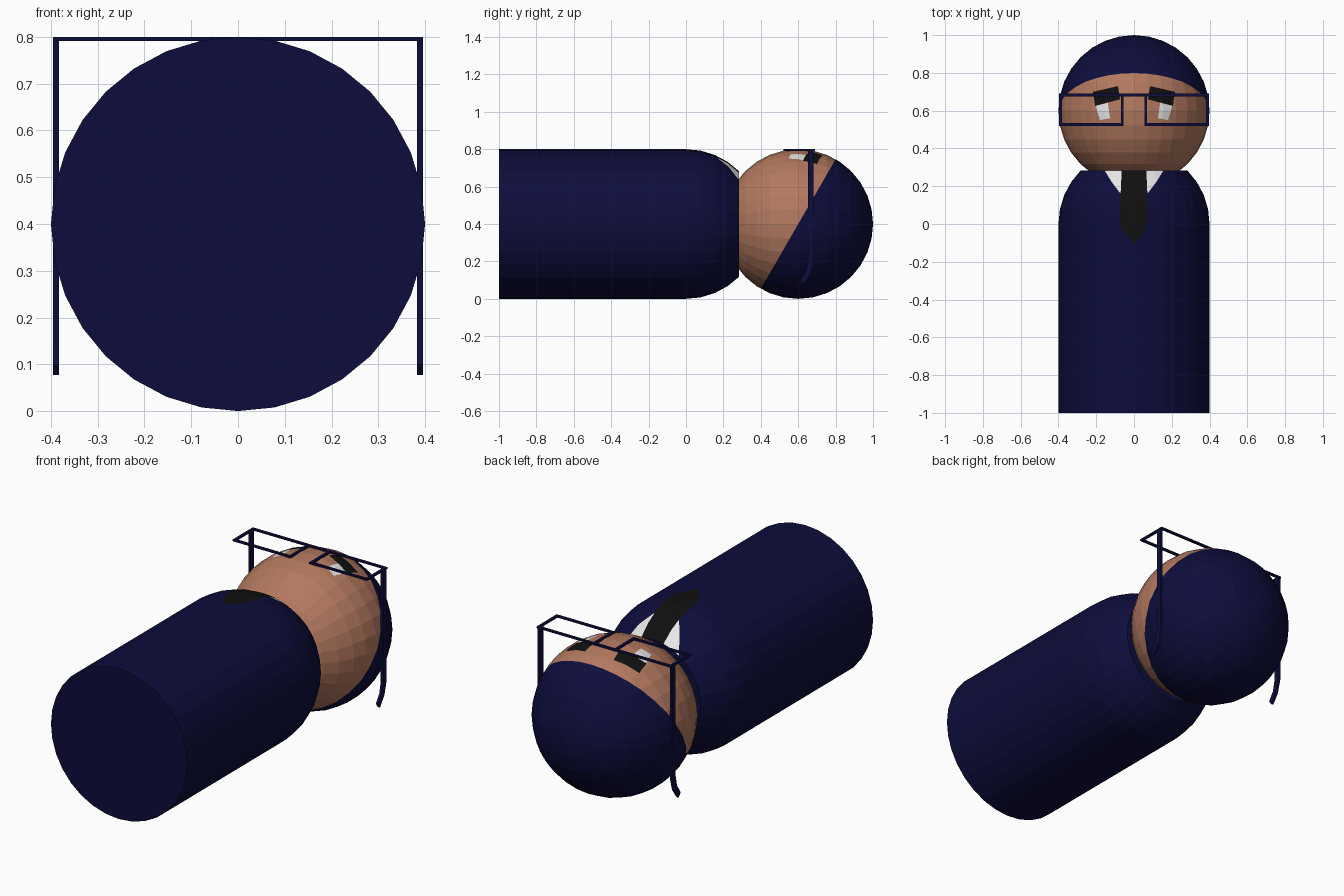
import bpy, bmesh, math
from mathutils import Vector

cube = bpy.data.objects.get("Cube")
if cube:
    bpy.data.objects.remove(cube, do_unlink=True)


def material(name, rgb):
    m = bpy.data.materials.new(name)
    m.use_nodes = True
    colour = (*rgb, 1)
    m.diffuse_color = colour
    bsdf = m.node_tree.nodes["Principled BSDF"]
    bsdf.inputs["Base Color"].default_value = colour
    bsdf.inputs["Roughness"].default_value = 0.8
    return m


NAVY = material("navy", (0.004, 0.004, 0.045))
SKIN = material("skin", (0.45, 0.19, 0.115))
WHITE = material("white", (0.8, 0.8, 0.8))
BLACK = material("black", (0.005, 0.005, 0.005))

R = 0.4
SIDES = 32
STEP = 2 * math.pi / SIDES


def finish(bm, name, mats):
    bmesh.ops.recalc_face_normals(bm, faces=bm.faces)
    mesh = bpy.data.meshes.new(name)
    bm.to_mesh(mesh)
    bm.free()
    for m in mats:
        mesh.materials.append(m)
    obj = bpy.data.objects.new(name, mesh)
    bpy.context.collection.objects.link(obj)
    return obj


def lathe(profile):
    """Turn (radius, y) points around the lengthwise axis at z = R."""
    bm = bmesh.new()
    rings = [[bm.verts.new((r * math.sin(i * STEP), y, R + r * math.cos(i * STEP)))
              for i in range(SIDES)] for r, y in profile]
    for a, b in zip(rings, rings[1:]):
        for i in range(SIDES):
            j = (i + 1) % SIDES
            bm.faces.new((a[i], a[j], b[j], b[i]))
    for ring, (r, y) in ((rings[0], profile[0]), (rings[-1], profile[-1])):
        if r > 0.01:
            bm.faces.new(ring)
    bmesh.ops.remove_doubles(bm, verts=bm.verts, dist=0.0001)
    bmesh.ops.recalc_face_normals(bm, faces=bm.faces)
    return bm


def cut(bm, faces, point, normal):
    geom = set(faces)
    for f in faces:
        geom.update(f.edges)
        geom.update(f.verts)
    bmesh.ops.bisect_plane(bm, geom=list(geom), dist=0.00001,
                           plane_co=point, plane_no=normal)


def paint(bm, outline, index):
    """Cut a convex outline, seen from above, into the surface and colour it."""
    pts = [Vector((x, y, 0)) for x, y in outline]
    mid = sum(pts, Vector()) / len(pts)
    sides = []
    for a, b in zip(pts, pts[1:] + pts[:1]):
        d = b - a
        n = Vector((-d.y, d.x, 0)).normalized()
        if n.dot(mid - a) < 0:
            n = -n
        sides.append((a, n))
    for a, n in sides:
        bm.normal_update()
        cut(bm, [f for f in bm.faces if f.normal.z > 0.3], a, n)
    bm.normal_update()
    for f in bm.faces:
        c = f.calc_center_median()
        if f.normal.z > 0.3 and all(n.dot(c - a) > 0 for a, n in sides):
            f.material_index = index


def flip(outline, s):
    return [(s * x, y) for x, y in outline]


# Body: round peg with rounded shoulders, collar and tie
body = lathe([(R, -1)] + [(R * math.cos(k * STEP), R * math.sin(k * STEP))
                          for k in range(5)])
collar = [(0.05, 0.29), (0.16, 0.29), (0.12, 0.225), (0.075, 0.165), (0.05, 0.165)]
for s in (1, -1):
    paint(body, flip(collar, s), 1)
paint(body, [(-0.065, 0.29), (0.065, 0.29), (0.077, 0.02), (0.06, -0.03),
             (0, -0.11), (-0.06, -0.03), (-0.077, 0.02)], 2)
finish(body, "body", [NAVY, WHITE, BLACK])

# Head: ball with a tilted hairline, eyes and brows
half = SIDES // 2
head = lathe([(R * math.sin(k * STEP), 0.6 - R * math.cos(k * STEP))
              for k in range(half + 1)])
centre = Vector((0, 0.6, R))
hair_dir = Vector((0, math.sin(math.radians(60)), -0.5))
cut(head, list(head.faces), centre, hair_dir)
for f in head.faces:
    f.material_index = int(hair_dir.dot(f.calc_center_median() - centre) > 0)
eye = [(0.205, 0.63), (0.14, 0.65), (0.127, 0.56), (0.18, 0.55)]
brow = [(0.217, 0.70), (0.085, 0.73), (0.074, 0.66), (0.206, 0.625)]
for s in (1, -1):
    paint(head, flip(eye, s), 2)
    paint(head, flip(brow, s), 3)
finish(head, "head", [SKIN, NAVY, WHITE, BLACK])


# Glasses: two open rectangular rims joined by the top bar
def bar(bm, x0, x1, y0, y1, z0=0.791, z1=0.8):
    verts = bmesh.ops.create_cube(bm, size=1)["verts"]
    for v in verts:
        v.co = (x1 if v.co.x > 0 else x0,
                y1 if v.co.y > 0 else y0,
                z1 if v.co.z > 0 else z0)


T = 0.014
rims = bmesh.new()
bar(rims, -0.396, 0.396, 0.69 - T, 0.69)
for s in (1, -1):
    for x0, x1 in ((0.055, 0.055 + T), (0.396 - T, 0.396)):
        bar(rims, *sorted((s * x0, s * x1)), 0.52, 0.69 - T)
    bar(rims, *sorted((s * (0.055 + T), s * (0.396 - T))), 0.52, 0.52 + T)
finish(rims, "glasses_rims", [NAVY])

# Glasses arms: flat strips hooked at the far end
arm = [(0.683, 0.8), (0.683, 0.2), (0.665, 0.13), (0.627, 0.077),
       (0.61, 0.1), (0.64, 0.145), (0.652, 0.2), (0.652, 0.8)]
for s, name in ((1, "left_glasses_arm"), (-1, "right_glasses_arm")):
    bm = bmesh.new()
    face = bm.faces.new([bm.verts.new((s * 0.383, y, z)) for y, z in arm])
    out = bmesh.ops.extrude_face_region(bm, geom=[face])["geom"]
    moved = [g for g in out if isinstance(g, bmesh.types.BMVert)]
    bmesh.ops.translate(bm, verts=moved, vec=(s * 0.013, 0, 0))
    finish(bm, name, [NAVY])
